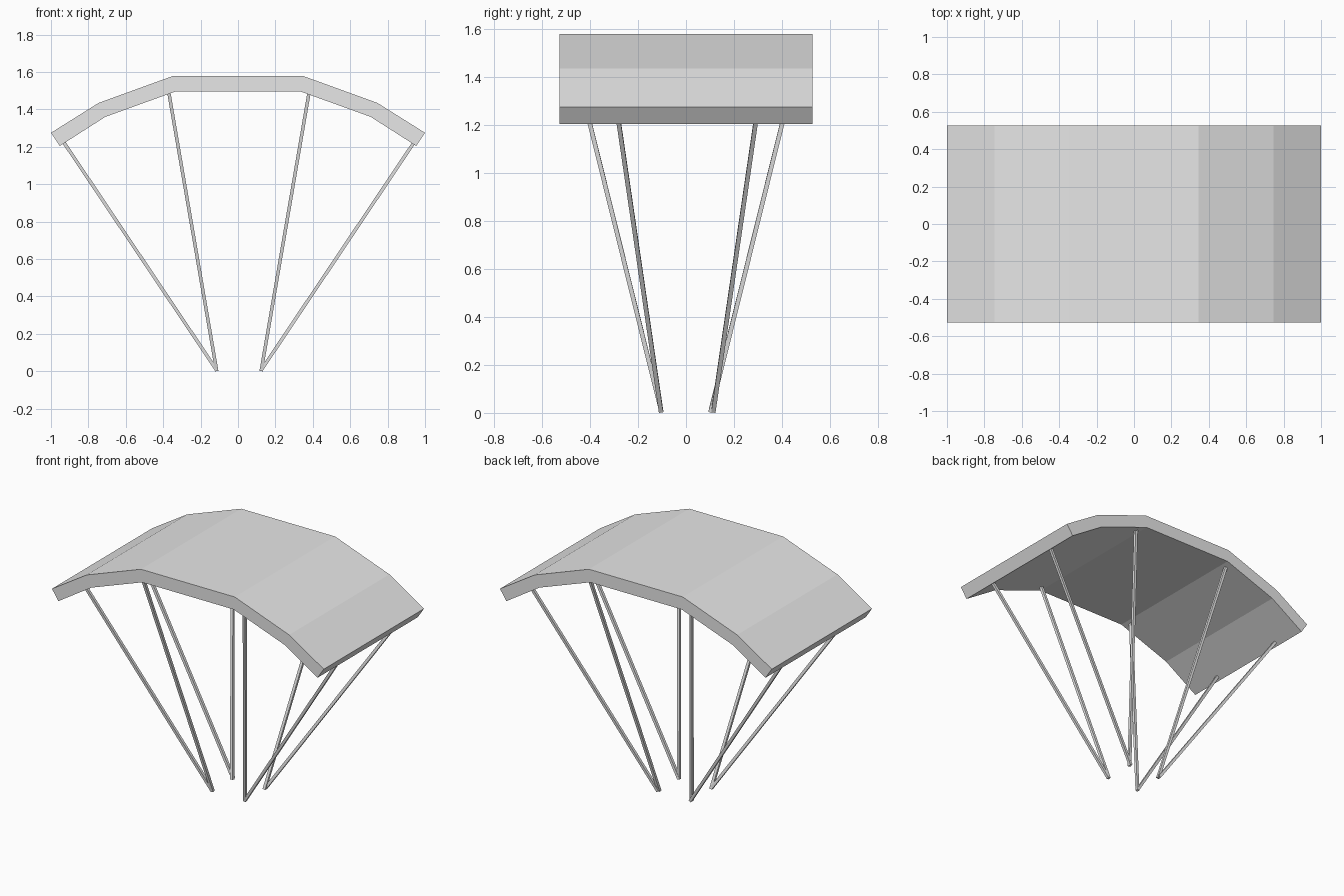
import bpy
import bmesh
from mathutils import Vector

cube = bpy.data.objects.get("Cube")
if cube:
    bpy.data.objects.remove(cube, do_unlink=True)

# Single plain colour
GREY = (0.8, 0.8, 0.8, 1)
mat = bpy.data.materials.new("light grey")
mat.diffuse_color = GREY
mat.use_nodes = True
mat.node_tree.nodes["Principled BSDF"].inputs["Base Color"].default_value = GREY


def add_object(name, bm):
    bmesh.ops.recalc_face_normals(bm, faces=bm.faces)
    mesh = bpy.data.meshes.new(name)
    bm.to_mesh(mesh)
    bm.free()
    mesh.materials.append(mat)
    obj = bpy.data.objects.new(name, mesh)
    bpy.context.collection.objects.link(obj)
    return obj


def strut(name, start, end, width=0.018):
    """Thin square bar between two points, sides kept in line with x and y."""
    start, end = Vector(start), Vector(end)
    axis = (end - start).normalized()
    side = Vector((0, 1, 0)).cross(axis).normalized() * width / 2
    depth = axis.cross(side).normalized() * width / 2
    bm = bmesh.new()
    rings = [[bm.verts.new(p + side * a + depth * b)
              for a, b in ((-1, -1), (1, -1), (1, 1), (-1, 1))]
             for p in (start, end)]
    for i in range(4):
        j = (i + 1) % 4
        bm.faces.new((rings[0][i], rings[0][j], rings[1][j], rings[1][i]))
    for ring in rings:
        bm.faces.new(ring)
    return add_object(name, bm)


# Canopy: five flat panels bent into an arch, as a thick band
HALF_DEPTH = 0.527
outer = [(0.345, 1.58), (0.745, 1.435), (1.0, 1.275)]
inner = [(0.337, 1.495), (0.71, 1.36), (0.953, 1.205)]


def arch(half):
    return [(-x, z) for x, z in reversed(half)] + half


bm = bmesh.new()
sections = []
for (ox, oz), (ix, iz) in zip(arch(outer), arch(inner)):
    sections.append([bm.verts.new(p) for p in (
        (ox, -HALF_DEPTH, oz), (ox, HALF_DEPTH, oz),
        (ix, HALF_DEPTH, iz), (ix, -HALF_DEPTH, iz))])
for a, b in zip(sections, sections[1:]):
    for i in range(4):
        j = (i + 1) % 4
        bm.faces.new((a[i], a[j], b[j], b[i]))
bm.faces.new(sections[0])
bm.faces.new(sections[-1])
add_object("canopy", bm)

# Suspension lines: an outer and an inner one at each corner
for sx, side in ((-1, "right"), (1, "left")):
    for sy, end in ((-1, "front"), (1, "back")):
        shift = 0.005
        foot_x = sx * 0.119 + shift
        strut(f"outer_line_{end}_{side}",
              (foot_x, sy * 0.109 + shift, 0.006),
              (sx * 0.935 + shift, sy * 0.287 + shift, 1.222))
        strut(f"inner_line_{end}_{side}",
              (foot_x, sy * 0.102, 0.003),
              (sx * 0.376 + shift, sy * 0.473, 1.497))
